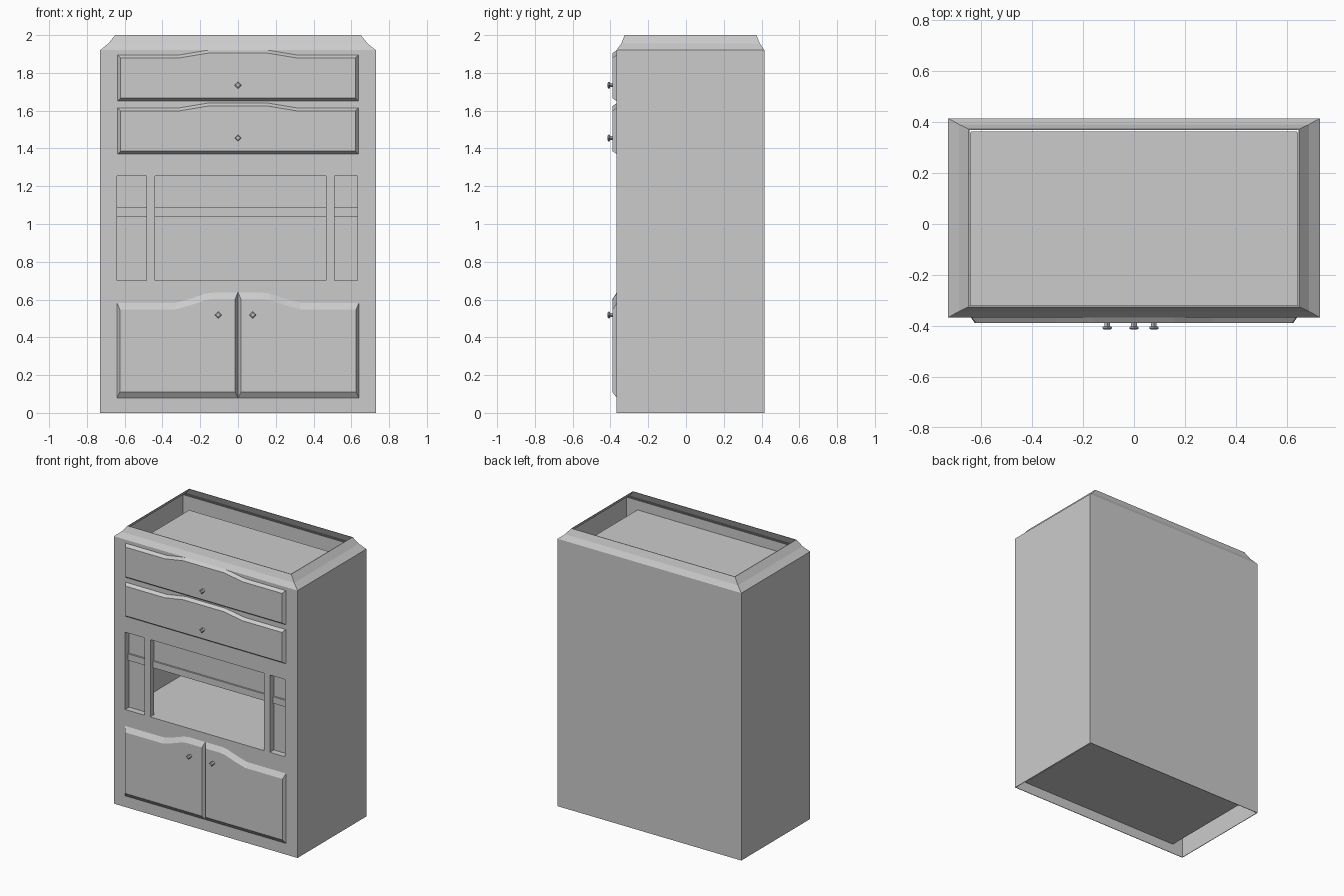
import bpy, bmesh, math

if "Cube" in bpy.data.objects:
    bpy.data.objects.remove(bpy.data.objects["Cube"])

FRONT, BACK, HALF = -0.367, 0.415, 0.73
T = 0.004                                   # sheet thickness


def loft(name, rings, wrap=False):
    """Skin consecutive point rings; cap the ends or wrap round to the first."""
    bm = bmesh.new()
    vs = [[bm.verts.new(p) for p in r] for r in rings]
    n = len(rings[0])
    pairs = list(zip(vs, vs[1:])) + ([(vs[-1], vs[0])] if wrap else [])
    for a, b in pairs:
        for i in range(n):
            j = (i + 1) % n
            bm.faces.new((a[i], a[j], b[j], b[i]))
    if not wrap:
        bm.faces.new(vs[0])
        bm.faces.new(vs[-1])
    bmesh.ops.recalc_face_normals(bm, faces=bm.faces)
    me = bpy.data.meshes.new(name)
    bm.to_mesh(me)
    bm.free()
    ob = bpy.data.objects.new(name, me)
    bpy.context.collection.objects.link(ob)
    return ob


def rect_xy(x0, x1, y0, y1, z):
    return [(x0, y0, z), (x1, y0, z), (x1, y1, z), (x0, y1, z)]


def rect_xz(x0, x1, z0, z1, y):
    return [(x0, y, z0), (x1, y, z0), (x1, y, z1), (x0, y, z1)]


def box(name, x0, x1, y0, y1, z0, z1):
    return loft(name, [rect_xy(x0, x1, y0, y1, z) for z in (z0, z1)])


# Outer shell with the concave crown, open at top and bottom
def shell_ring(ix, iy, z):
    return rect_xy(-HALF + ix, HALF - ix, FRONT + iy, BACK - iy, z)


profile = [(0, 0, 0), (0, 0, 1.92), (0.043, 0.024, 1.955), (0.08, 0.042, 2.0)]
rings = [shell_ring(*p) for p in profile]
rings += [shell_ring(ix + T, iy + T, z) for ix, iy, z in reversed(profile)]
shell = loft("cabinet_shell", rings, wrap=True)

# Niche openings through the front, each with a deep reveal
openings = [("left", -0.64, -0.485), ("middle", -0.44, 0.465), ("right", 0.51, 0.632)]
Z0, Z1, PANEL_Y = 0.70, 1.255, -0.322
for side, x0, x1 in openings:
    cutter = box(side + "_niche_cutter", x0, x1, FRONT - 0.05, FRONT + 0.05, Z0, Z1)
    cutter.hide_render = True
    cutter.hide_set(True)
    mod = shell.modifiers.new(side + "_niche", "BOOLEAN")
    mod.operation, mod.solver, mod.object = "DIFFERENCE", "EXACT", cutter
    ya, yb = FRONT + T, PANEL_Y
    loft(side + "_niche_reveal", [
        rect_xz(x0, x1, Z0, Z1, ya), rect_xz(x0, x1, Z0, Z1, yb),
        rect_xz(x0 - T, x1 + T, Z0 - T, Z1 + T, yb),
        rect_xz(x0 - T, x1 + T, Z0 - T, Z1 + T, ya)], wrap=True)
    # recessed panel: full height at the sides, upper part only in the middle
    low = 1.04 if side == "middle" else Z0
    box(side + "_niche_panel", x0, x1, PANEL_Y, PANEL_Y + T, low, Z1)
    box(side + "_niche_rail", x0, x1, PANEL_Y - 0.012, PANEL_Y, 1.04, 1.087)

# Inner carcass: horizontal boards, sides and back
IN, IN_BACK = 0.64, 0.36
for name, z in (("bottom_board", 0.07), ("niche_floor", Z0 - T),
                ("niche_ceiling", Z1), ("top_board", 1.85)):
    box(name, -IN, IN, FRONT + T, IN_BACK, z, z + T)
for name, x in (("inner_side_left", -IN - T), ("inner_side_right", IN)):
    box(name, x, x + T, FRONT + T, IN_BACK, 0.07, 1.85)
box("inner_back", -IN, IN, IN_BACK, IN_BACK + T, 0.07, 1.85)


# Raised fronts: outline at the cabinet face, bevelled inner outline in front
def raised_front(name, outer, inner):
    return loft(name, [[(x, FRONT, z) for x, z in outer],
                       [(x, -0.389, z) for x, z in inner]])


def drawer_outline(zb, inset):
    e, s, m = 0.637 - inset, zb + 0.245 - inset, zb + 0.27 - inset
    return [(-e, zb + inset), (e, zb + inset), (e, s), (0.31, s), (0.16, m),
            (-0.16, m), (-0.31, s), (-e, s)]


for label, zb in (("upper", 1.65), ("lower", 1.37)):
    raised_front(label + "_drawer", drawer_outline(zb, 0), drawer_outline(zb, 0.016))


def door_outline(sign, side_in, bottom_in, top_in):
    e, c = 0.64 - side_in, 0.001 + side_in
    s, m = 0.582 - top_in, 0.637 - top_in
    pts = [(c, 0.08 + bottom_in), (e, 0.08 + bottom_in), (e, s), (0.33, s),
           (0.25, s + 0.022), (0.17, m - 0.005), (0.13, m), (c, m)]
    return [(sign * x, z) for x, z in pts]


for label, sign in (("left", -1), ("right", 1)):
    raised_front(label + "_door", door_outline(sign, 0, 0, 0),
                 door_outline(sign, 0.014, 0.03, 0.034))

# Four-sided knobs
for name, kx, kz in (("upper_drawer_knob", 0, 1.735), ("lower_drawer_knob", 0, 1.455),
                     ("left_door_knob", -0.105, 0.518), ("right_door_knob", 0.078, 0.518)):
    loft(name, [[(kx + r * math.cos(i * math.pi / 2), y, kz + r * math.sin(i * math.pi / 2))
                 for i in range(4)]
                for y, r in ((-0.387, 0.011), (-0.402, 0.011), (-0.404, 0.018),
                             (-0.411, 0.018), (-0.415, 0.011))])
